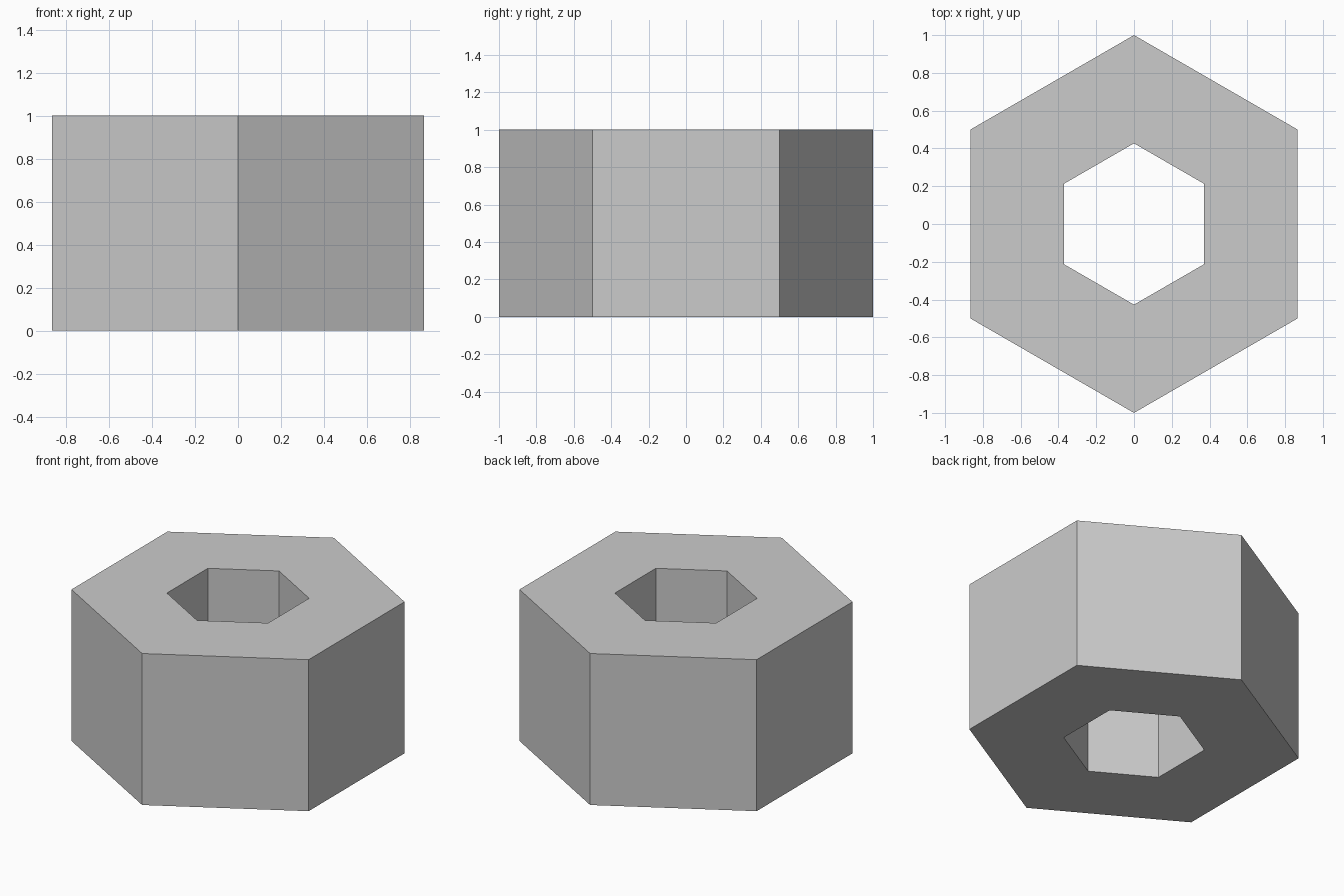
import bpy
import bmesh
from math import cos, sin, pi

if "Cube" in bpy.data.objects:
    bpy.data.objects.remove(bpy.data.objects["Cube"])

OUTER_RADIUS = 1.0
HOLE_RADIUS = 0.427
HEIGHT = 1.0
SIDES = 6


def hex_ring(bm, radius, z):
    """Hexagon of vertices with corners pointing along +y and -y."""
    angles = [pi / 2 + 2 * pi * i / SIDES for i in range(SIDES)]
    return [bm.verts.new((radius * cos(a), radius * sin(a), z)) for a in angles]


def bridge(bm, a, b):
    """Join two rings with flat quads."""
    for i in range(SIDES):
        j = (i + 1) % SIDES
        bm.faces.new((a[i], a[j], b[j], b[i]))


# Hexagonal nut with a hexagonal through hole
bm = bmesh.new()
rings = [
    hex_ring(bm, OUTER_RADIUS, 0),
    hex_ring(bm, OUTER_RADIUS, HEIGHT),
    hex_ring(bm, HOLE_RADIUS, HEIGHT),
    hex_ring(bm, HOLE_RADIUS, 0),
]
# Outer wall, top, hole wall, bottom
for k in range(4):
    bridge(bm, rings[k], rings[(k + 1) % 4])
bmesh.ops.recalc_face_normals(bm, faces=bm.faces)

mesh = bpy.data.meshes.new("hex_nut")
bm.to_mesh(mesh)
bm.free()
nut = bpy.data.objects.new("hex_nut", mesh)
bpy.context.collection.objects.link(nut)
